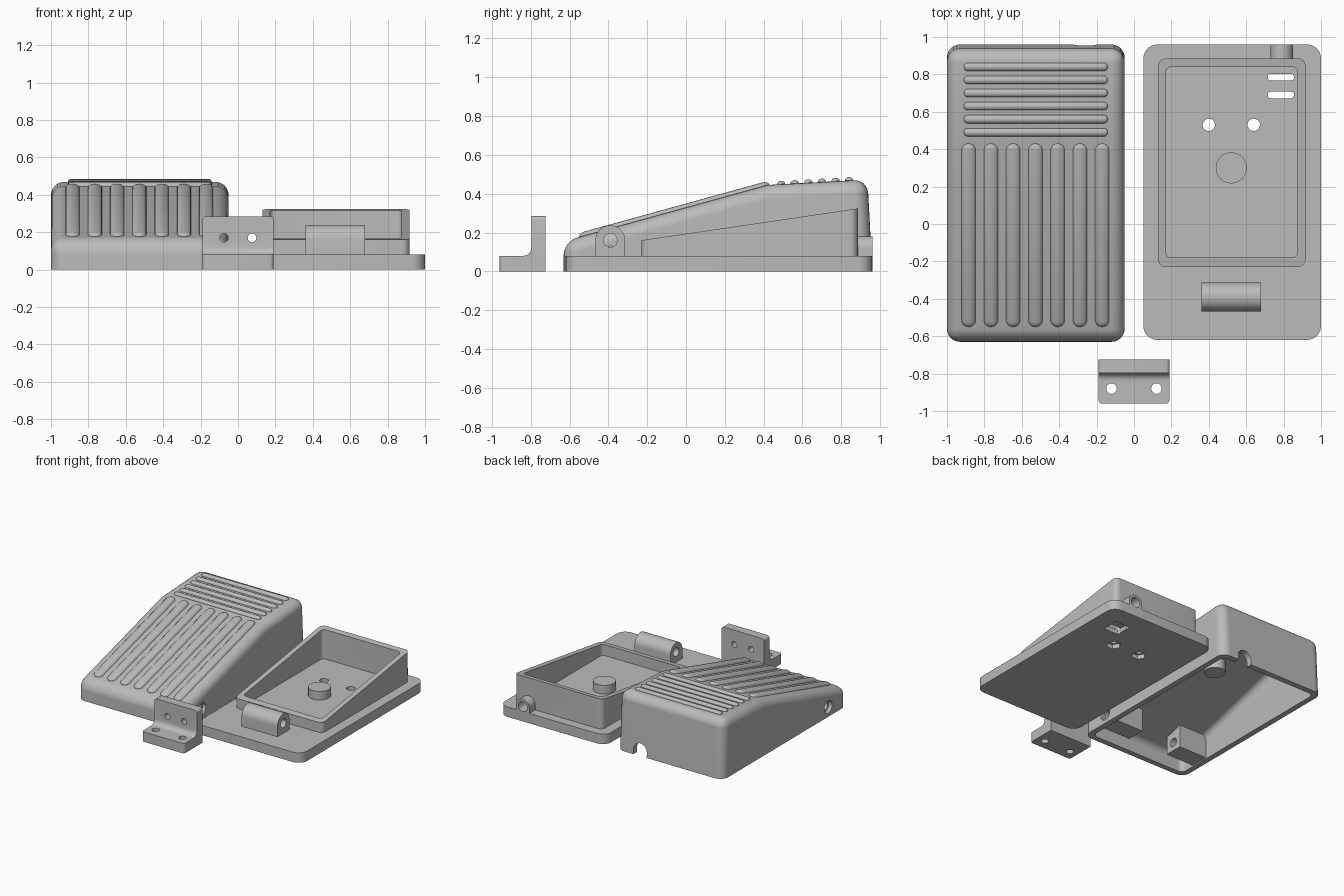
import bpy, bmesh, math
from mathutils import Matrix, Vector

if "Cube" in bpy.data.objects:
    bpy.data.objects.remove(bpy.data.objects["Cube"])

grey = bpy.data.materials.new("plain grey")
grey.use_nodes = True
grey.diffuse_color = (0.5, 0.5, 0.5, 1)
grey.node_tree.nodes["Principled BSDF"].inputs["Base Color"].default_value = (0.5, 0.5, 0.5, 1)


def finish(name, bm):
    bmesh.ops.recalc_face_normals(bm, faces=bm.faces)
    mesh = bpy.data.meshes.new(name)
    bm.to_mesh(mesh)
    bm.free()
    mesh.materials.append(grey)
    ob = bpy.data.objects.new(name, mesh)
    bpy.context.collection.objects.link(ob)
    return ob


def prism(name, outline, axis, a, b, shape=None):
    """Extrude a 2D outline along an axis; shape(bm) may edit the mesh."""
    place = {"x": lambda u, v, w: (w, u, v),
             "y": lambda u, v, w: (u, w, v),
             "z": lambda u, v, w: (u, v, w)}[axis]
    bm = bmesh.new()
    ends = [[bm.verts.new(place(u, v, w)) for u, v in outline] for w in (a, b)]
    for loop in ends:
        bm.faces.new(loop)
    n = len(outline)
    for i in range(n):
        j = (i + 1) % n
        bm.faces.new((ends[0][i], ends[0][j], ends[1][j], ends[1][i]))
    if shape:
        shape(bm)
    return finish(name, bm)


def arc(cx, cy, r, start, end, n):
    angles = [math.radians(start + (end - start) * i / n) for i in range(n + 1)]
    return [(cx + r * math.cos(t), cy + r * math.sin(t)) for t in angles]


def circle(cx, cy, r, n=32):
    return arc(cx, cy, r, 0, 360, n)[:-1]


def round_rect(x0, x1, y0, y1, r, n=6):
    corners = [(x1 - r, y1 - r), (x0 + r, y1 - r), (x0 + r, y0 + r), (x1 - r, y0 + r)]
    return [p for k, (x, y) in enumerate(corners)
            for p in arc(x, y, r, 90 * k, 90 * k + 90, n)]


def arch(c, z, r, floor):
    return arc(c, z, r, 0, 180, 20) + [(c - r, floor), (c + r, floor)]


def cut(target, *cutters):
    """Subtract the cutters and bake the result."""
    for c in cutters:
        c.hide_render = True
        m = target.modifiers.new("cut", "BOOLEAN")
        m.operation, m.solver, m.object = "DIFFERENCE", "EXACT", c
    deps = bpy.context.evaluated_depsgraph_get()
    mesh = bpy.data.meshes.new_from_object(target.evaluated_get(deps))
    target.modifiers.clear()
    target.data = mesh
    for c in cutters:
        bpy.data.objects.remove(c)


def rounded_wedge(radius):
    """Round every edge but the open rim and the crease across the top."""
    def shape(bm):
        bottom = min(v.co.z for v in bm.verts)

        def keep(e):
            return not (all(v.co.z < bottom + 0.001 for v in e.verts)
                        or all(abs(v.co.y - CREASE) < 0.001 for v in e.verts))
        bmesh.ops.bevel(bm, geom=[e for e in bm.edges if keep(e)], offset=radius,
                        offset_type="OFFSET", segments=6, profile=0.5, affect="EDGES")
    return shape


# Pedal cover: hollow wedge, open below
CREASE, MID = 0.42, -0.525
HINGE_Y = -0.39
cover = prism("pedal_cover", [(-0.63, 0), (-0.63, 0.155), (CREASE, 0.445),
                              (0.935, 0.473), (0.96, 0)],
              "x", -1, -0.05, rounded_wedge(0.07))
cavity = prism("cavity", [(-0.585, -0.05), (-0.585, 0.12), (CREASE, 0.398),
                          (0.892, 0.427), (0.915, -0.05)],
               "x", -0.955, -0.095, rounded_wedge(0.04))
cut(cover, cavity,
    prism("cable_notch", arch(-0.26, 0.04, 0.06, -0.1), "y", 0.8, 1.1),
    prism("pin_bore", circle(HINGE_Y, 0.08, 0.05), "x", -1.1, 0.05))

# Hinge bosses inside the cover
for side in (-1, 1):
    a, b = MID + side * 0.445, MID + side * 0.18
    boss = prism("hinge_boss", [(HINGE_Y - 0.075, 0.01), (HINGE_Y + 0.075, 0.01),
                                (HINGE_Y + 0.075, 0.21), (HINGE_Y - 0.075, 0.175)],
                 "x", a, b)
    cut(boss, prism("pin_hole", circle(HINGE_Y, 0.08, 0.035), "x", -1.1, 0.05))

# Plunger under the cover
prism("plunger", circle(MID, 0.3, 0.08), "z", 0.3, 0.39)


# Grip ribs: flattened capsules lying on the surface
def rib(name, centre, length, width, height, rot):
    bm = bmesh.new()
    bmesh.ops.create_uvsphere(bm, u_segments=16, v_segments=9, radius=1)
    for v in bm.verts:
        x, y, z = v.co
        end = math.copysign(length / 2 - width / 2, z)
        v.co = (z * width / 2 + end, y * width / 2, x * height)
    bm.transform(Matrix.Translation(Vector(centre)) @ rot)
    return finish(name, bm)


tilt = math.atan(0.29 / 1.05)
along = Matrix.Rotation(tilt, 4, "X") @ Matrix.Rotation(math.pi / 2, 4, "Z")
for i in range(7):
    y = -0.06
    rib("long_rib", (MID - 0.002 + (i - 3) * 0.119, y, 0.155 + (y + 0.63) * math.tan(tilt)),
        0.98 / math.cos(tilt), 0.076, 0.02, along)
for i in range(6):
    y = 0.49 + i * 0.07
    rib("cross_rib", (MID, y, 0.445 + 0.055 * (y - CREASE)), 0.77, 0.044, 0.018,
        Matrix.Rotation(0.055, 4, "X"))

# Base plate with screw holes, nut pockets and cable tie slots
plate = prism("base_plate", round_rect(0.05, 1, -0.62, 0.96, 0.075), "z", 0, 0.08)
holes = [prism("tie_pocket", round_rect(0.72, 0.85, 0.67, 0.805, 0.005, 2), "z", -0.1, 0.035)]
for x in (0.4, 0.64):
    holes.append(prism("screw_hole", circle(x, 0.53, 0.033), "z", -0.2, 0.2))
    holes.append(prism("nut_pocket", circle(x, 0.53, 0.055, 6), "z", -0.1, 0.035))
for y in (0.69, 0.785):
    holes.append(prism("tie_slot", round_rect(0.715, 0.855, y - 0.018, y + 0.018, 0.016),
                       "z", -0.2, 0.2))
cut(plate, *holes)


# Sloping wall around the switch
def slope_top(bm):
    for v in bm.verts:
        if v.co.z > 0.2:
            v.co.z = 0.16 + (v.co.y + 0.23) * 0.147


def cable_bore():
    return prism("cable_bore", circle(0.79, 0.12, 0.04), "y", 0.8, 1.1)


wall = prism("switch_wall", round_rect(0.13, 0.917, -0.23, 0.885, 0.04), "z", 0.079, 0.5, slope_top)
cut(wall, prism("wall_inside", round_rect(0.17, 0.875, -0.18, 0.84, 0.03), "z", -0.1, 0.7),
    cable_bore())

# Cable arch, switch button and hinge block on the base
saddle = prism("cable_arch", arch(0.79, 0.12, 0.06, 0.079), "y", 0.88, 0.96)
cut(saddle, cable_bore())
prism("switch_button", circle(0.52, 0.3, 0.083), "z", 0.079, 0.15)
hinge = prism("hinge_block", arch(HINGE_Y, 0.16, 0.077, 0.079), "x", 0.36, 0.68)
cut(hinge, prism("hinge_bore", circle(HINGE_Y, 0.16, 0.035), "x", 0.2, 0.9))

# Angle bracket: profile with inner fillet, corners rounded
profile = ([(-0.96, 0), (-0.725, 0), (-0.725, 0.285), (-0.797, 0.285)]
           + arc(-0.837, 0.12, 0.04, 0, -90, 6) + [(-0.96, 0.08)])


def round_corners(bm):
    tips = [e for e in bm.edges
            if all(abs(abs(v.co.x) - 0.19) < 0.001 for v in e.verts)
            and e.verts[0].co.x * e.verts[1].co.x > 0
            and (all(v.co.y < -0.95 for v in e.verts) or all(v.co.z > 0.28 for v in e.verts))]
    bmesh.ops.bevel(bm, geom=tips, offset=0.02, segments=4, profile=0.5, affect="EDGES")


bracket = prism("angle_bracket", profile, "x", -0.19, 0.19, round_corners)
cut(bracket, *[prism("floor_hole", circle(x, -0.88, 0.028), "z", -0.1, 0.2) for x in (-0.12, 0.12)],
    *[prism("wall_hole", circle(x, 0.17, 0.023), "y", -0.85, -0.65) for x in (-0.075, 0.075)])

# Smooth the curved faces, keeping hard edges
bpy.ops.object.select_all(action="DESELECT")
for ob in bpy.context.collection.objects:
    if ob.type == "MESH" and grey.name in ob.data.materials:
        ob.select_set(True)
        bpy.context.view_layer.objects.active = ob
bpy.ops.object.shade_smooth_by_angle(angle=math.radians(30))
cover.modifiers.new("even shading", "WEIGHTED_NORMAL").keep_sharp = True
